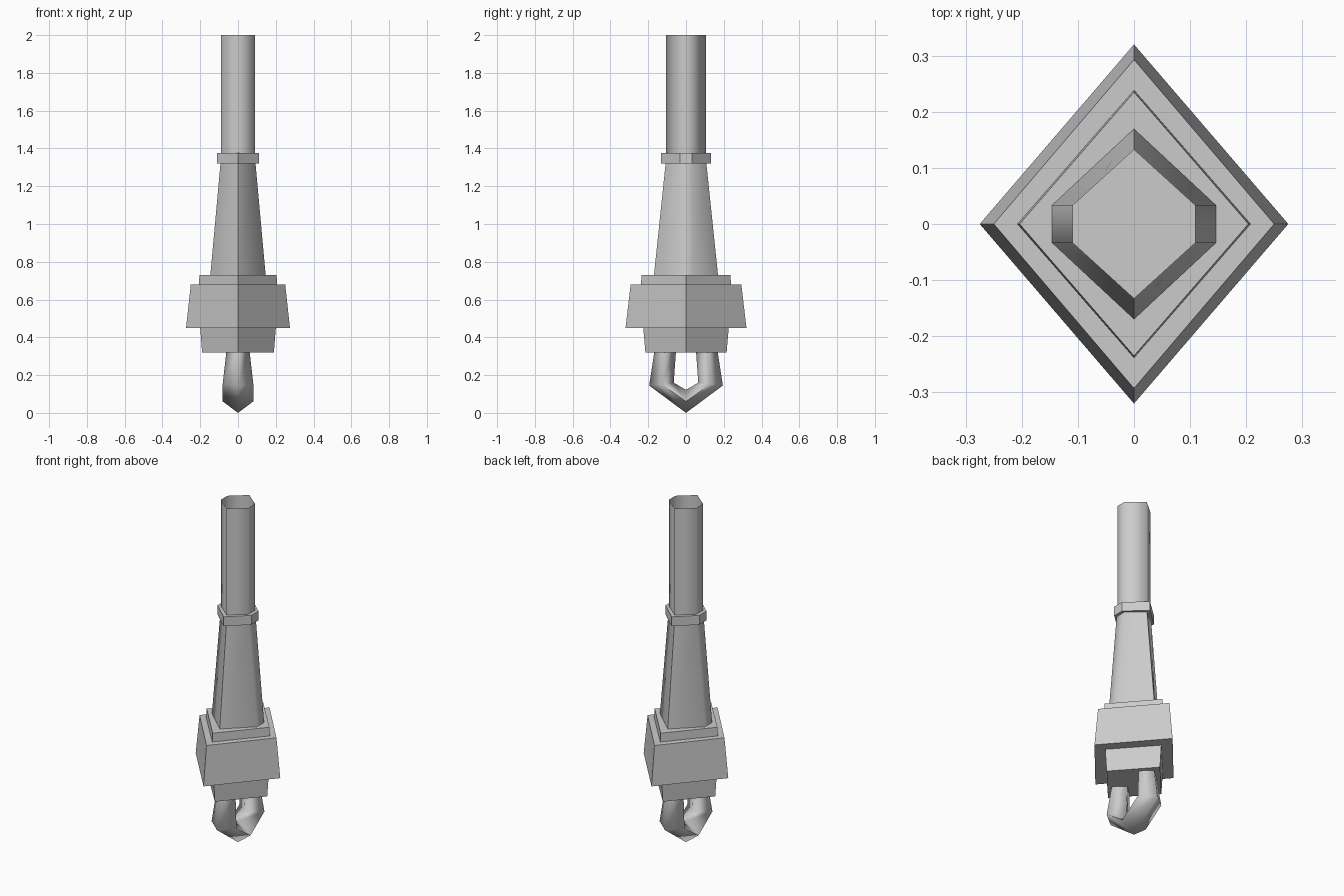
import bpy
import bmesh
import math

cube = bpy.data.objects.get("Cube")
if cube:
    bpy.data.objects.remove(cube, do_unlink=True)

grey = bpy.data.materials.new("plain_grey")
grey.use_nodes = True
colour = (0.6, 0.6, 0.6, 1)
grey.diffuse_color = colour
shader = next(n for n in grey.node_tree.nodes if n.type == "BSDF_PRINCIPLED")
shader.inputs["Base Color"].default_value = colour
shader.inputs["Roughness"].default_value = 0.8


def finish(name, bm, smooth_angle=None):
    """Turn a bmesh into a named object, smooth below the given angle."""
    bmesh.ops.recalc_face_normals(bm, faces=bm.faces)
    mesh = bpy.data.meshes.new(name)
    bm.to_mesh(mesh)
    bm.free()
    mesh.materials.append(grey)
    obj = bpy.data.objects.new(name, mesh)
    bpy.context.collection.objects.link(obj)
    if smooth_angle:
        bpy.ops.object.select_all(action="DESELECT")
        obj.select_set(True)
        bpy.context.view_layer.objects.active = obj
        bpy.ops.object.shade_smooth_by_angle(angle=math.radians(smooth_angle))
    return obj


def loft(bm, rings, closed=True, caps=True):
    """Skin a list of equal point rings."""
    rows = [[bm.verts.new(p) for p in ring] for ring in rings]
    n = len(rows[0])
    for a, b in zip(rows, rows[1:]):
        for i in range(n):
            j = (i + 1) % n
            bm.faces.new((a[i], a[j], b[j], b[i]))
    if caps:
        bm.faces.new(rows[0])
        bm.faces.new(rows[-1])


def diamond(x, y, z):
    return [(x, 0, z), (0, y, z), (-x, 0, z), (0, -y, z)]


def hexagon(x, y, z, side=0.033):
    return [(x, -side, z), (x, side, z), (0, y, z),
            (-x, side, z), (-x, -side, z), (0, -y, z)]


def prism(name, rings, smooth_angle=None, caps=True):
    bm = bmesh.new()
    loft(bm, rings, caps=caps)
    return finish(name, bm, smooth_angle)


# Stacked diamond blocks
prism("lower_block", [diamond(0.19, 0.215, 0.32), diamond(0.201, 0.227, 0.46)])
prism("main_block", [diamond(0.275, 0.32, 0.45), diamond(0.25, 0.293, 0.68)])
prism("upper_step", [diamond(0.208, 0.239, 0.675), diamond(0.204, 0.235, 0.73)])

# Tapered shaft, collar and open tube
prism("tapered_shaft", [hexagon(0.147, 0.17, 0.725), hexagon(0.092, 0.107, 1.33)], 80)
prism("collar", [hexagon(0.11, 0.133, 1.32), hexagon(0.11, 0.133, 1.375)])
prism("open_tube", [hexagon(0.09, 0.105, 1.37, 0.03), hexagon(0.09, 0.105, 2, 0.03)],
      80, caps=False)

# Hanging loop: diamond sections swept from one side to the other
# (outer y, outer z, inner y, inner z, half thickness)
half = [(0.165, 0.34, 0.052, 0.34, 0.06), (0.195, 0.145, 0.065, 0.16, 0.081)]
stations = half + [(0, 0, 0, 0.122, 0.081)]
stations += [(-oy, oz, -iy, iz, w) for oy, oz, iy, iz, w in reversed(half)]
loop_rings = []
for oy, oz, iy, iz, w in stations:
    my, mz = (oy + iy) / 2, (oz + iz) / 2
    loop_rings.append([(0, oy, oz), (w, my, mz), (0, iy, iz), (-w, my, mz)])
prism("hanging_loop", loop_rings, 120, caps=False)
